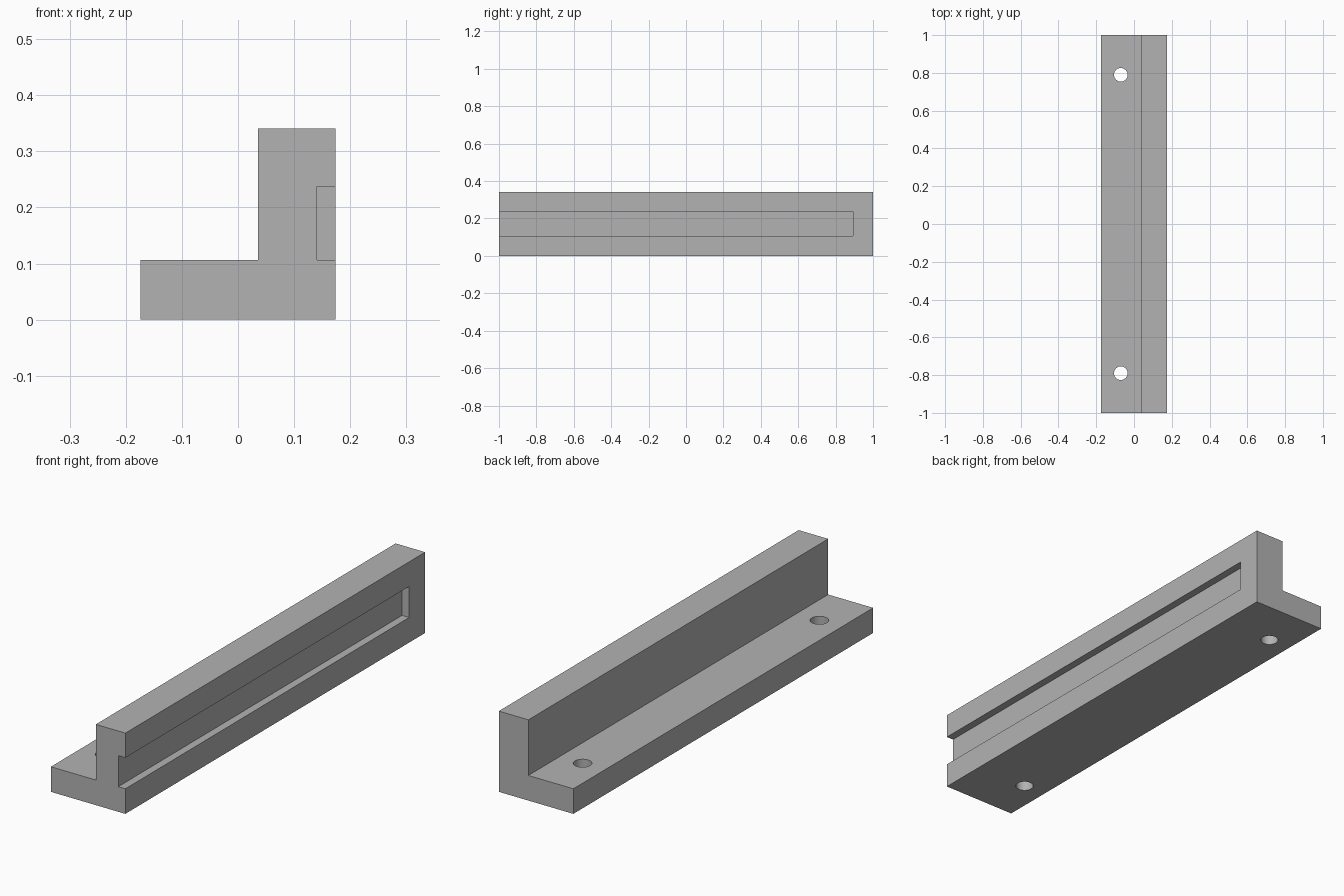
import bpy
import bmesh
from mathutils import Vector

cube = bpy.data.objects.get("Cube")
if cube:
    bpy.data.objects.remove(cube, do_unlink=True)

grey = bpy.data.materials.new("plain grey")
grey.use_nodes = True
grey.diffuse_color = (0.45, 0.45, 0.45, 1)
grey.node_tree.nodes["Principled BSDF"].inputs["Base Color"].default_value = grey.diffuse_color


def make_object(name, bm):
    bmesh.ops.recalc_face_normals(bm, faces=bm.faces[:])
    mesh = bpy.data.meshes.new(name)
    bm.to_mesh(mesh)
    bm.free()
    mesh.materials.append(grey)
    obj = bpy.data.objects.new(name, mesh)
    bpy.context.collection.objects.link(obj)
    return obj


def extrude_profile(name, points, y0, y1):
    """Extrude an x-z outline along y."""
    bm = bmesh.new()
    face = bm.faces.new([bm.verts.new((x, y0, z)) for x, z in points])
    result = bmesh.ops.extrude_face_region(bm, geom=[face])
    verts = [v for v in result["geom"] if isinstance(v, bmesh.types.BMVert)]
    bmesh.ops.translate(bm, verts=verts, vec=Vector((0, y1 - y0, 0)))
    return make_object(name, bm)


def hole_cutter(name, x, y, radius):
    bm = bmesh.new()
    bmesh.ops.create_cone(bm, cap_ends=True, segments=48,
                          radius1=radius, radius2=radius, depth=0.4)
    bmesh.ops.translate(bm, verts=bm.verts[:], vec=Vector((x, y, 0.05)))
    return make_object(name, bm)


# L-shaped rail
left, right, step = -0.174, 0.174, 0.036
base_top, top = 0.106, 0.341
rail = extrude_profile("angle_rail", [
    (left, 0), (right, 0), (right, top),
    (step, top), (step, base_top), (left, base_top)], -1, 1)

# Side groove, open at the front and closed at the back, and two mounting holes
cutters = [extrude_profile("groove_cutter", [
    (0.141, 0.106), (0.3, 0.106), (0.3, 0.237), (0.141, 0.237)], -1.1, 0.893)]
for label, y in (("front", -0.79), ("back", 0.79)):
    cutters.append(hole_cutter(label + "_hole_cutter", -0.07, y, 0.036))

bpy.context.view_layer.objects.active = rail
rail.select_set(True)
for cutter in cutters:
    cutter.hide_render = True
    mod = rail.modifiers.new(cutter.name, "BOOLEAN")
    mod.operation = "DIFFERENCE"
    mod.solver = "EXACT"
    mod.object = cutter
    bpy.ops.object.modifier_apply(modifier=mod.name)
    bpy.data.objects.remove(cutter, do_unlink=True)

# Smooth hole walls with sharp rims
bpy.ops.object.shade_smooth_by_angle(angle=0.52)
